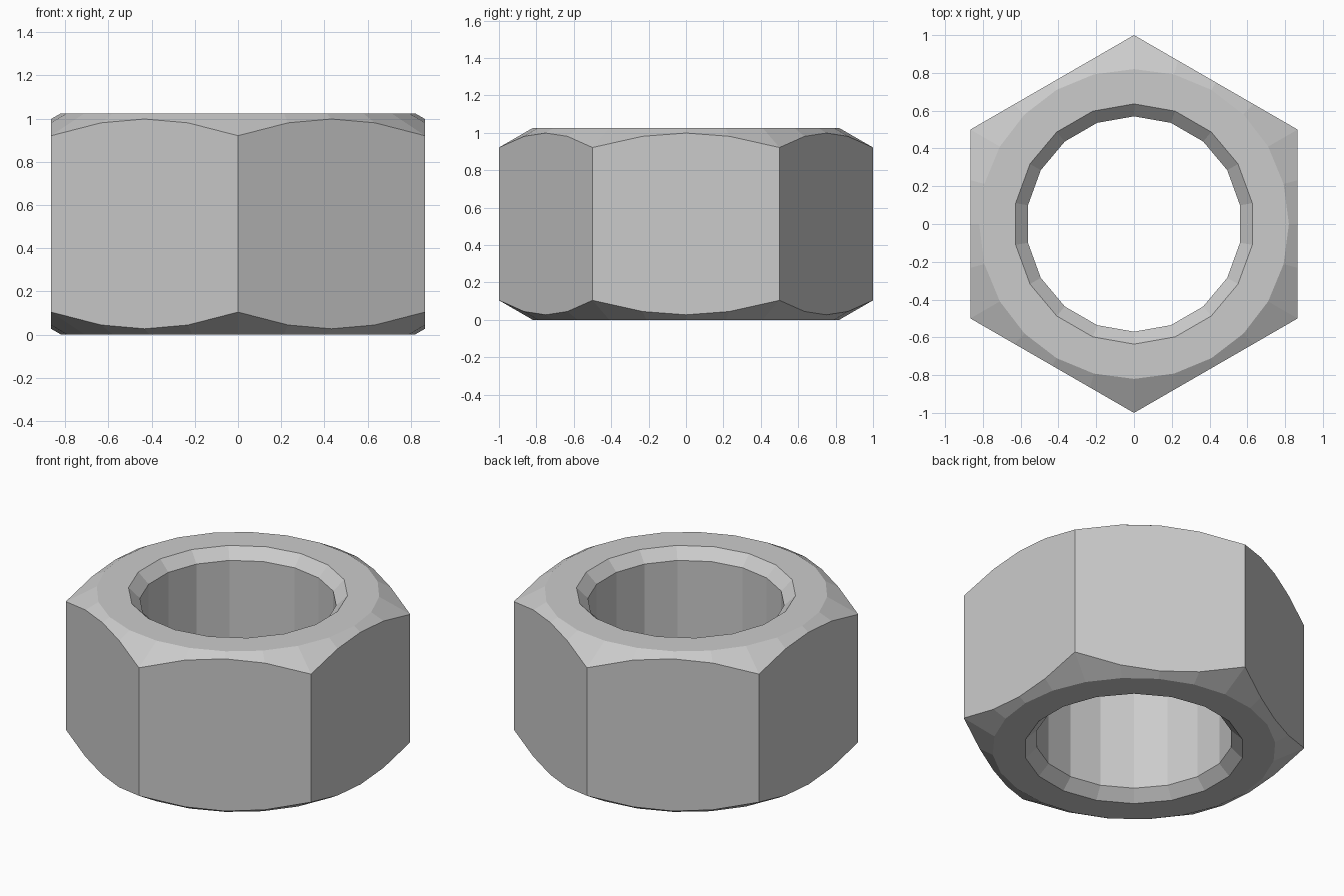
import bpy, bmesh, math

HEIGHT = 1.025
FLAT = math.cos(math.radians(30))    # centre to flat side
SLOPE = math.tan(math.radians(30))   # corner chamfer
FACE_R = 0.82                        # round end face
HOLE_R, RIM_R, RIM_DEPTH = 0.57, 0.636, 0.065

cube = bpy.data.objects.get("Cube")
if cube:
    bpy.data.objects.remove(cube, do_unlink=True)

steel = bpy.data.materials.new("steel grey")
steel.use_nodes = True
steel.diffuse_color = (0.6, 0.6, 0.6, 1)
steel.node_tree.nodes["Principled BSDF"].inputs["Base Color"].default_value = (0.6, 0.6, 0.6, 1)


def stacked_rings(name, sides, rings):
    """Closed solid from rings; each ring maps an angle to (radius, height)."""
    bm = bmesh.new()
    loops = []
    for ring in rings:
        loop = []
        for i in range(sides):
            a = math.pi / 2 + math.tau * i / sides
            r, z = ring(a)
            loop.append(bm.verts.new((r * math.cos(a), r * math.sin(a), z)))
        loops.append(loop)
    for low, high in zip(loops, loops[1:]):
        for i in range(sides):
            j = (i + 1) % sides
            bm.faces.new((low[i], low[j], high[j], high[i]))
    bm.faces.new(loops[0][::-1])
    bm.faces.new(loops[-1])
    bmesh.ops.recalc_face_normals(bm, faces=bm.faces)
    mesh = bpy.data.meshes.new(name)
    bm.to_mesh(mesh)
    bm.free()
    mesh.materials.append(steel)
    obj = bpy.data.objects.new(name, mesh)
    bpy.context.collection.objects.link(obj)
    return obj


def hex_edge(a):
    """Hexagon radius at an angle, and how far the chamfer drops there."""
    off = (a - math.pi / 2) % (math.pi / 3) - math.pi / 6
    r = FLAT / math.cos(off)
    return r, (r - FACE_R) * SLOPE


def low_edge(a):
    r, drop = hex_edge(a)
    return r, drop


def high_edge(a):
    r, drop = hex_edge(a)
    return r, HEIGHT - drop


def circle(r, z):
    return lambda a: (r, z)


# Hexagonal body with chamfered corners
nut = stacked_rings("hex_nut", 24, [
    circle(FACE_R, 0), low_edge, high_edge, circle(FACE_R, HEIGHT)])

# Bore with countersunk rims, run slightly past both end faces
EXTRA = 0.05
FLARE = RIM_R + EXTRA * (RIM_R - HOLE_R) / RIM_DEPTH
bore = stacked_rings("bore_cutter", 18, [
    circle(FLARE, -EXTRA), circle(HOLE_R, RIM_DEPTH),
    circle(HOLE_R, HEIGHT - RIM_DEPTH), circle(FLARE, HEIGHT + EXTRA)])
bore.hide_render = True

cut = nut.modifiers.new("bore", "BOOLEAN")
cut.operation = "DIFFERENCE"
cut.solver = "EXACT"
cut.object = bore
bpy.context.view_layer.objects.active = nut
nut.select_set(True)
bpy.ops.object.modifier_apply(modifier=cut.name)
bpy.data.objects.remove(bore, do_unlink=True)
